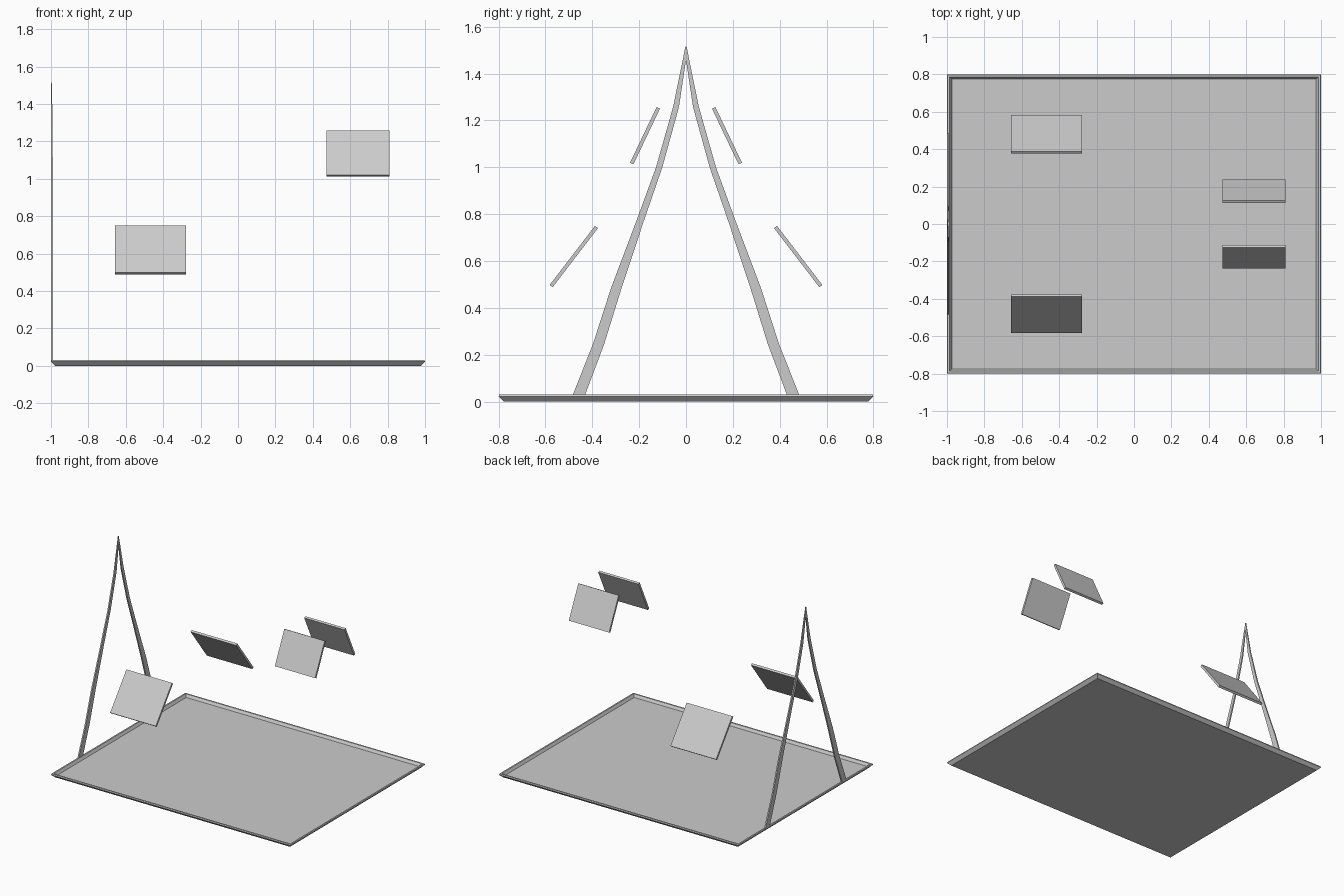
import bpy
import bmesh
from math import radians
from mathutils import Matrix, Vector

cube = bpy.data.objects.get("Cube")
if cube:
    bpy.data.objects.remove(cube, do_unlink=True)

# Single plain grey
grey = bpy.data.materials.new("light_grey")
grey.use_nodes = True
colour = (0.6, 0.6, 0.6, 1)
grey.diffuse_color = colour
grey.node_tree.nodes["Principled BSDF"].inputs["Base Color"].default_value = colour


def finish(name, bm):
    bmesh.ops.recalc_face_normals(bm, faces=bm.faces[:])
    mesh = bpy.data.meshes.new(name)
    bm.to_mesh(mesh)
    bm.free()
    mesh.materials.append(grey)
    obj = bpy.data.objects.new(name, mesh)
    bpy.context.collection.objects.link(obj)
    return obj


def loft(bm, rings):
    """Join successive closed rings of vertices and cap both ends."""
    for low, high in zip(rings, rings[1:]):
        for i in range(len(low)):
            j = (i + 1) % len(low)
            bm.faces.new((low[i], low[j], high[j], high[i]))
    bm.faces.new(rings[0])
    bm.faces.new(rings[-1])


# Shallow tray: flared walls, narrow rim and sunken floor (inset, height)
bm = bmesh.new()
rings = []
for inset, z in ((0.022, 0), (0, 0.022), (0.003, 0.03), (0.014, 0.03), (0.026, 0.01)):
    x, y = 1 - inset, 0.8 - inset
    corners = ((-x, -y), (x, -y), (x, y), (-x, y))
    rings.append([bm.verts.new((cx, cy, z)) for cx, cy in corners])
loft(bm, rings)
finish("tray", bm)

# Curved pointed frame on the tray's right edge (height, outer y, inner y, thickness)
sections = (
    (0.025, 0.485, 0.432, 0.010),
    (0.243, 0.398, 0.350, 0.010),
    (0.485, 0.320, 0.275, 0.010),
    (0.768, 0.213, 0.181, 0.010),
    (1.000, 0.128, 0.101, 0.010),
    (1.258, 0.055, 0.030, 0.009),
    (1.458, 0.014, 0.000, 0.006),
    (1.515, 0.003, 0.000, 0.004),
)
for name, side in (("frame_front_leg", -1), ("frame_back_leg", 1)):
    bm = bmesh.new()
    rings = []
    for z, outer, inner, thick in sections:
        left, right = -1, -1 + thick
        rings.append([bm.verts.new((x, side * y, z)) for x, y in
                      ((left, outer), (right, outer), (right, inner), (left, inner))])
    loft(bm, rings)
    finish(name, bm)


# Sloping panels, mirrored front to back
def panel(name, centre, size, tilt, side):
    x, y, z = centre
    bm = bmesh.new()
    bmesh.ops.create_cube(bm, size=1)
    bmesh.ops.scale(bm, vec=Vector(size), verts=bm.verts)
    bmesh.ops.transform(
        bm, verts=bm.verts,
        matrix=Matrix.Translation((x, side * y, z))
        @ Matrix.Rotation(radians(-side * tilt), 4, "X"))
    finish(name, bm)


for place, side in (("front", -1), ("back", 1)):
    panel("lower_panel_" + place, (-0.468, 0.479, 0.619), (0.38, 0.318, 0.016), 52.5, side)
    panel("upper_panel_" + place, (0.642, 0.175, 1.135), (0.336, 0.263, 0.016), 64.5, side)
